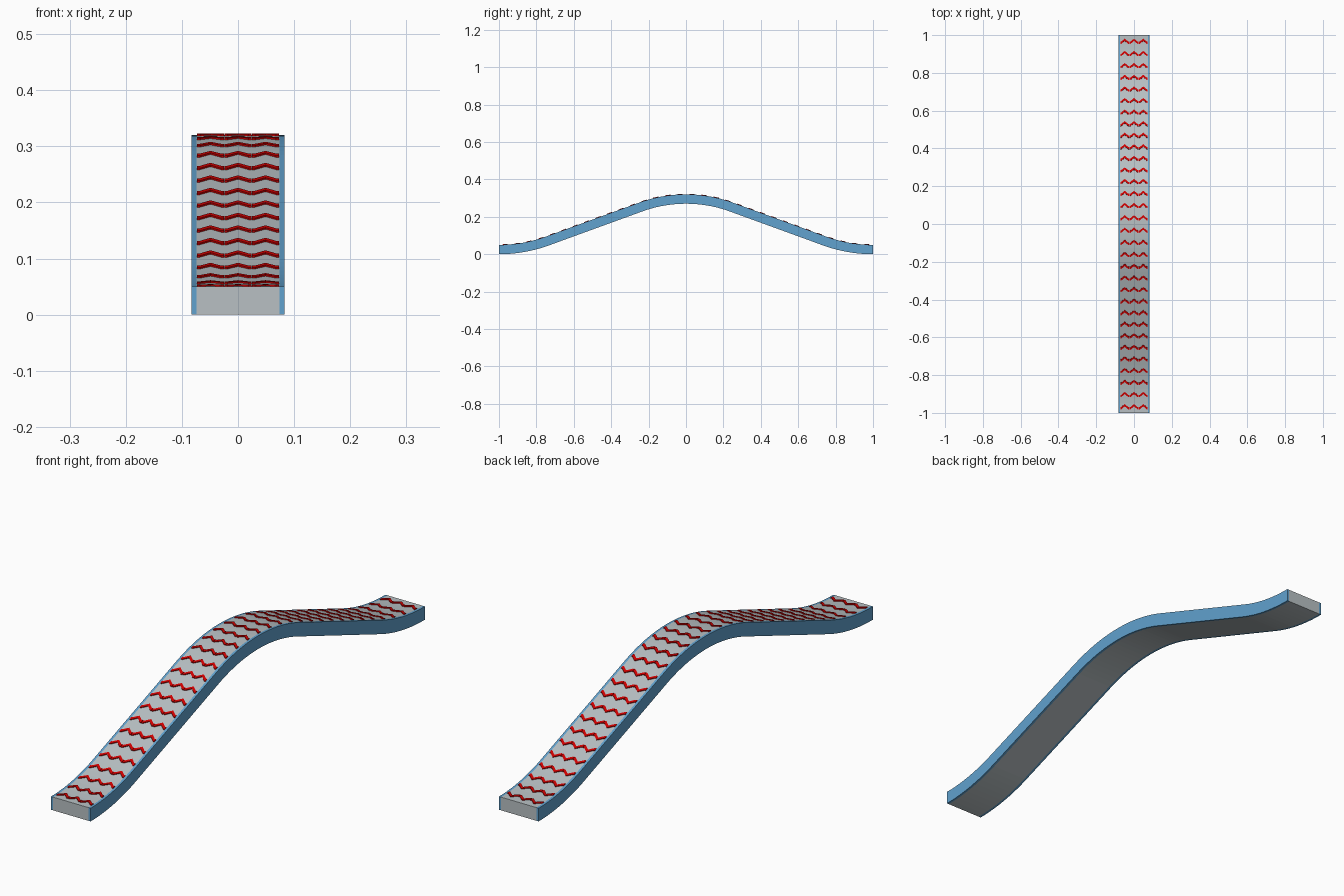
import bpy, bmesh, math
from mathutils import Vector

if "Cube" in bpy.data.objects:
    bpy.data.objects.remove(bpy.data.objects["Cube"])

ANG = math.radians(20)
R, L = 0.7315, 0.5315            # arc radius and straight slope length
HALF = 2 * R * ANG + L           # half of the path length
TOP, THICK = 0.32, 0.05
DECK, SIDE = 0.074, 0.083        # half widths


def material(name, col):
    m = bpy.data.materials.new(name)
    m.diffuse_color = (*col, 1)
    m.use_nodes = True
    m.node_tree.nodes["Principled BSDF"].inputs["Base Color"].default_value = m.diffuse_color
    return m


grey = material("ramp grey", (0.48, 0.53, 0.55))
blue = material("side blue", (0.12, 0.36, 0.62))
red = material("arrow red", (0.65, 0.0, 0.0))


def path(s):
    """Point and slope angle on the top line, s measured from the crest."""
    sign, d = (1 if s >= 0 else -1), abs(s)
    a1 = R * ANG
    if d <= a1:
        t = d / R
        y, z = R * math.sin(t), -R * (1 - math.cos(t))
    else:
        e = min(d - a1, L)
        t = ANG
        y = R * math.sin(t) + e * math.cos(t)
        z = -R * (1 - math.cos(t)) - e * math.sin(t)
        if d > a1 + L:
            t = (HALF - d) / R
            y += R * (math.sin(ANG) - math.sin(t))
            z -= R * (math.cos(t) - math.cos(ANG))
    return Vector((0, sign * y, TOP + z)), -sign * t


def make(name, bm, mat):
    bmesh.ops.recalc_face_normals(bm, faces=bm.faces)
    me = bpy.data.meshes.new(name)
    bm.to_mesh(me)
    bm.free()
    me.materials.append(mat)
    ob = bpy.data.objects.new(name, me)
    bpy.context.collection.objects.link(ob)
    return ob


# stations along the path: fine on the arcs, one span on each straight
N = 10
half = [R * ANG * i / N for i in range(N + 1)]
half += [HALF - v for v in reversed(half)]
stations = [-v for v in reversed(half[1:])] + half


def strip(name, x0, x1, mat):
    bm = bmesh.new()
    rings = []
    for s in stations:
        p, a = path(s)
        n = Vector((0, -math.sin(a), math.cos(a))) * THICK
        rings.append([bm.verts.new(Vector((x, 0, 0)) + q)
                      for x, q in ((x0, p), (x1, p), (x1, p - n), (x0, p - n))])
    for a, b in zip(rings, rings[1:]):
        for i in range(4):
            j = (i + 1) % 4
            bm.faces.new((a[i], a[j], b[j], b[i]))
    bm.faces.new(rings[0])
    bm.faces.new(rings[-1])
    return make(name, bm, mat)


strip("ramp_deck", -DECK, DECK, grey)
strip("left_side", -SIDE, -DECK, blue)
strip("right_side", DECK, SIDE, blue)

# raised chevrons: 32 rows of three, apex pointing to the back
ROWS, STROKE, RISE = 32, 0.006, 0.003
LINE = [(-0.0237, -0.008), (-0.019, -0.008), (0, 0.008), (0.019, -0.008), (0.0237, -0.008)]
bm = bmesh.new()
for r in range(ROWS):
    p, a = path(-HALF + (r + 0.5) * 2 * HALF / ROWS)
    t = Vector((0, math.cos(a), math.sin(a)))
    n = Vector((0, -math.sin(a), math.cos(a)))
    for cx in (-0.049, 0, 0.049):
        rings = []
        for x, v in LINE:
            rings.append([bm.verts.new(p + Vector((cx + x, 0, 0)) + t * (v + dv) + n * h)
                          for dv, h in ((-STROKE, RISE), (STROKE, RISE),
                                        (STROKE, -0.001), (-STROKE, -0.001))])
        for q, w in zip(rings, rings[1:]):
            for i in range(4):
                j = (i + 1) % 4
                bm.faces.new((q[i], q[j], w[j], w[i]))
        bm.faces.new(rings[0])
        bm.faces.new(rings[-1])
make("chevron_arrows", bm, red)
